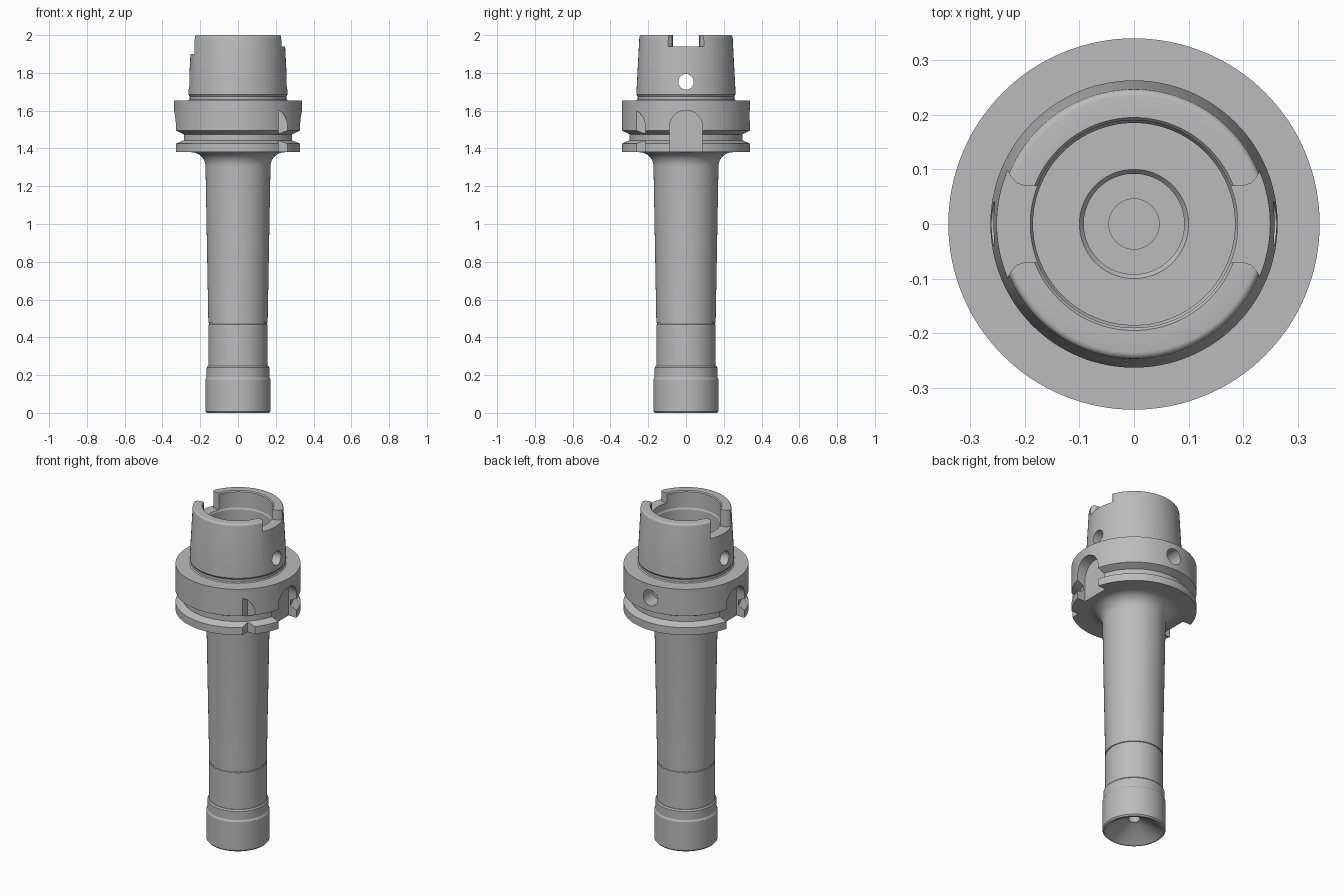
import bpy
import bmesh
from math import cos, sin, pi
from mathutils import Matrix

cube = bpy.data.objects.get("Cube")
if cube:
    bpy.data.objects.remove(cube, do_unlink=True)

steel = bpy.data.materials.new("grey steel")
steel.use_nodes = True
grey = (0.5, 0.5, 0.5, 1)
steel.diffuse_color = grey
steel.node_tree.nodes["Principled BSDF"].inputs["Base Color"].default_value = grey


def add_object(name, bm):
    bmesh.ops.recalc_face_normals(bm, faces=bm.faces)
    mesh = bpy.data.meshes.new(name)
    bm.to_mesh(mesh)
    bm.free()
    mesh.materials.append(steel)
    ob = bpy.data.objects.new(name, mesh)
    bpy.context.collection.objects.link(ob)
    return ob


def lathe(name, profile, steps=128):
    """Turn a radius/height outline, closed on the axis, into a solid."""
    bm = bmesh.new()
    verts = [bm.verts.new((r, 0, z)) for r, z in profile]
    edges = [bm.edges.new(pair) for pair in zip(verts, verts[1:])]
    bmesh.ops.spin(bm, geom=verts + edges, cent=(0, 0, 0), axis=(0, 0, 1),
                   angle=2 * pi, steps=steps)
    bmesh.ops.remove_doubles(bm, verts=bm.verts, dist=0.0001)
    return add_object(name, bm)


def prism(name, outline, start, depth):
    """Extrude an outline of 3D points; start maps a 2D point to 3D."""
    bm = bmesh.new()
    face = bm.faces.new([bm.verts.new(start(a, b)) for a, b in outline])
    new = bmesh.ops.extrude_face_region(bm, geom=[face])["geom"]
    bmesh.ops.translate(bm, vec=depth,
                        verts=[v for v in new if isinstance(v, bmesh.types.BMVert)])
    return add_object(name, bm)


def rod(name, radius, length, centre, axis):
    bm = bmesh.new()
    turn = Matrix.Translation(centre) @ Matrix.Rotation(pi / 2, 4, axis)
    bmesh.ops.create_cone(bm, cap_ends=True, segments=48, radius1=radius,
                          radius2=radius, depth=length, matrix=turn)
    return add_object(name, bm)


def cut(target, cutters):
    for c in cutters:
        mod = target.modifiers.new(c.name, "BOOLEAN")
        mod.operation = "DIFFERENCE"
        mod.solver = "EXACT"
        mod.object = c
    graph = bpy.context.evaluated_depsgraph_get()
    result = bpy.data.meshes.new_from_object(target.evaluated_get(graph))
    target.modifiers.clear()
    target.data = result
    for c in cutters:
        bpy.data.objects.remove(c, do_unlink=True)


def arc(cx, cz, r, a0, a1, n):
    return [(cx + r * cos(a0 + (a1 - a0) * i / n),
             cz + r * sin(a0 + (a1 - a0) * i / n)) for i in range(n + 1)]


# Holder: slender neck, grooved flange and hollow taper in one turned solid
neck = [(0, 0.24), (0.157, 0.24), (0.157, 0.468), (0.153, 0.47),
        (0.153, 0.475), (0.157, 0.477)]
fillet = arc(0.247, 1.305, 0.075, pi, pi / 2, 10)
flange = [(0.34, 1.38), (0.34, 1.425), (0.30, 1.443), (0.30, 1.475),
          (0.34, 1.495), (0.34, 1.655)]
taper = [(0.262, 1.655), (0.256, 1.66), (0.256, 1.675), (0.263, 1.685)]
rim = arc(0.235, 1.988, 0.012, 0, pi / 2, 4)
cavity = [(0.195, 2.0), (0.19, 1.994), (0.19, 1.9), (0.185, 1.89), (0.185, 1.66),
          (0.1, 1.66), (0.092, 1.65), (0.092, 1.5), (0.046, 1.5),
          (0.046, 1.42), (0, 1.42)]
holder = lathe("tool_holder", neck + fillet + flange + taper + rim + cavity)

cutters = []
for side, floor in ((1, 1.94), (-1, 1.9)):
    # Arched drive slot in the flange
    arch = [(-0.087, 1.3)] + arc(0, 1.515, 0.087, pi, 0, 20) + [(0.087, 1.3)]
    cutters.append(prism("drive_slot", arch,
                         lambda a, b: (side * 0.275, a, b), (side * 0.2, 0, 0)))
    # Key slot in the taper rim, flaring outward
    half = [(0.12, 0.07), (0.2, 0.07), (0.215, 0.075), (0.226, 0.088),
            (0.235, 0.105), (0.32, 0.105)]
    key = half + [(x, -y) for x, y in reversed(half)]
    cutters.append(prism("key_slot", key,
                         lambda a, b: (side * a, b, floor), (0, 0, 0.2)))

# Cross hole through the taper and blind hole in the back of the flange
cutters.append(rod("cross_hole", 0.041, 0.8, (0, 0, 1.753), "Y"))
cutters.append(rod("flange_hole", 0.048, 0.2, (0, 0.35, 1.575), "X"))

# Orientation notch on the front corner of the flange
notch = [(0.215, 1.3), (0.215, 1.6), (0.235, 1.59), (0.252, 1.565),
         (0.263, 1.53), (0.4, 1.53), (0.4, 1.3)]
cutters.append(prism("orientation_notch", notch,
                     lambda a, b: (a, -0.215, b), (0, -0.2, 0)))
cut(holder, cutters)

# Clamping nut with a conical mouth and stepped bore
nut = lathe("clamping_nut", [
    (0, 0.16), (0.018, 0.16), (0.018, 0.11), (0.032, 0.11), (0.032, 0.075),
    (0.05, 0.07), (0.155, 0), (0.165, 0), (0.172, 0.008), (0.172, 0.178),
    (0.166, 0.188), (0.166, 0.24), (0.16, 0.248), (0, 0.248)])

# Smooth the turned surfaces and keep the machined edges crisp
for ob in bpy.context.selected_objects:
    ob.select_set(False)
for ob in (holder, nut):
    ob.select_set(True)
bpy.context.view_layer.objects.active = holder
bpy.ops.object.shade_smooth_by_angle(angle=pi / 7)
